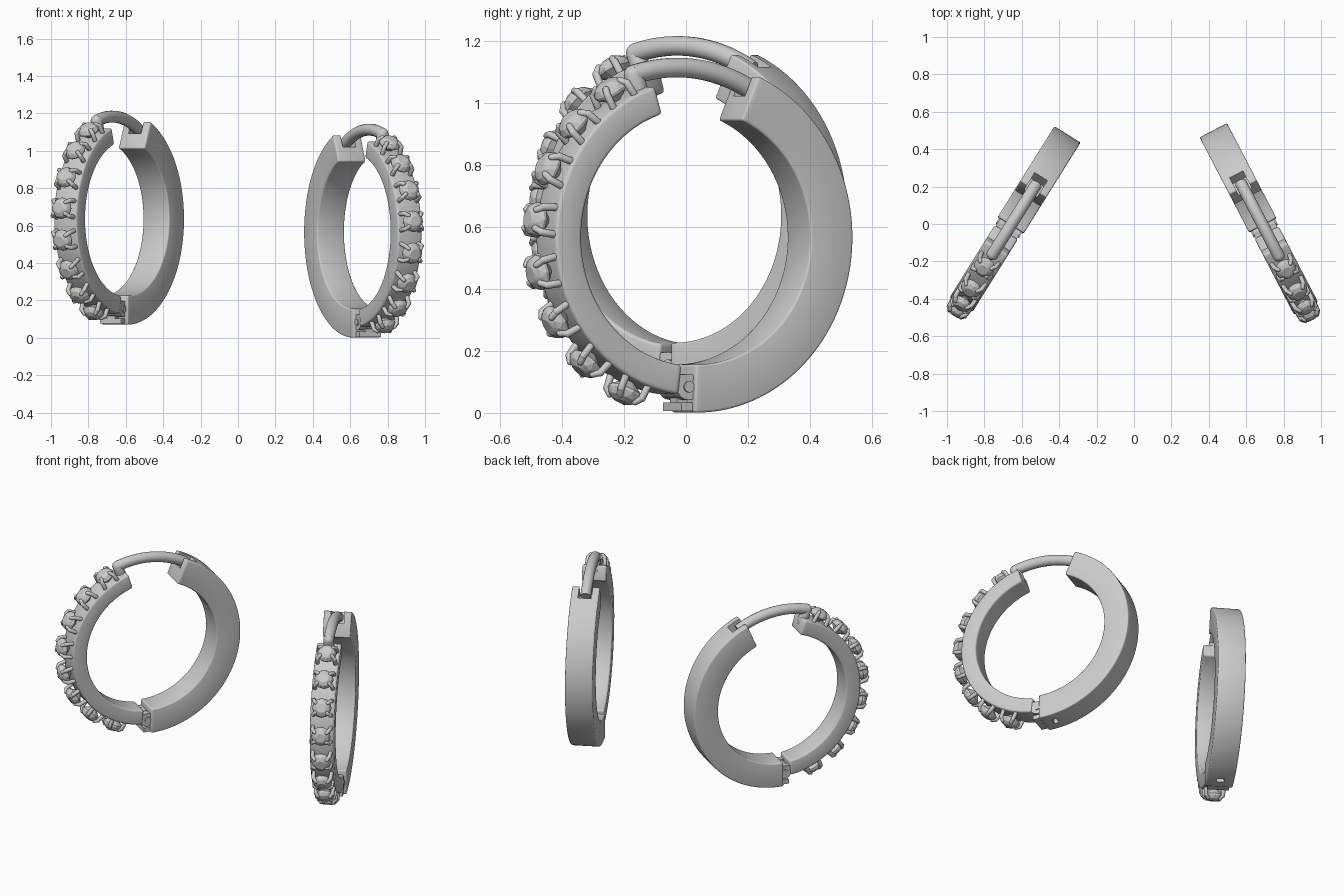
import bpy, bmesh
from math import radians, sin, cos
from mathutils import Matrix, Vector

if "Cube" in bpy.data.objects:
    bpy.data.objects.remove(bpy.data.objects["Cube"])

# Local frame of a hoop: x = band width, y = towards the back, z = up, origin at the hoop centre
def polar(r, deg, x=0.0):
    a = radians(deg)
    return Vector((x, r * cos(a), r * sin(a)))


def add_object(name, bm, world, smooth=True, mat=None):
    bmesh.ops.recalc_face_normals(bm, faces=bm.faces)
    me = bpy.data.meshes.new(name)
    bm.to_mesh(me)
    bm.free()
    ob = bpy.data.objects.new(name, me)
    bpy.context.collection.objects.link(ob)
    ob.matrix_world = world
    if mat:
        me.materials.append(mat)
    if smooth:
        shade(ob)
    return ob


def select(ob):
    bpy.ops.object.select_all(action='DESELECT')
    ob.select_set(True)
    bpy.context.view_layer.objects.active = ob


def shade(ob):
    select(ob)
    bpy.ops.object.shade_smooth_by_angle(angle=radians(35))


def apply_modifiers(ob):
    select(ob)
    for m in list(ob.modifiers):
        bpy.ops.object.modifier_apply(modifier=m.name)


def arc_band(bm, r0, r1, a0, a1, width, n):
    rings = []
    for i in range(n + 1):
        a = a0 + (a1 - a0) * i / n
        rings.append([bm.verts.new(polar(r, a, x * width / 2))
                      for r, x in ((r0, -1), (r1, -1), (r1, 1), (r0, 1))])
    for p, q in zip(rings, rings[1:]):
        for k in range(4):
            bm.faces.new((p[k], p[(k + 1) % 4], q[(k + 1) % 4], q[k]))
    bm.faces.new(rings[0])
    bm.faces.new(rings[-1][::-1])


def bevelled_band(name, world, bevel, *args):
    bm = bmesh.new()
    arc_band(bm, *args)
    ob = add_object(name, bm, world, False)
    m = ob.modifiers.new("bevel", 'BEVEL')
    m.width, m.segments, m.limit_method, m.angle_limit = bevel, 3, 'ANGLE', radians(40)
    return ob


def capsule(bm, a, b, r, seg=10):
    d = b - a
    rot = d.to_track_quat('Z', 'Y').to_matrix()
    for v in bmesh.ops.create_uvsphere(bm, u_segments=seg, v_segments=7, radius=r)['verts']:
        v.co = (b if v.co.z > 0 else a) + rot @ v.co


def pin(bm, r, x0, x1, y, z):
    m = Matrix.Translation(((x0 + x1) / 2, y, z)) @ Matrix.Rotation(radians(90), 4, 'Y')
    bmesh.ops.create_cone(bm, cap_ends=True, segments=28, radius1=r, radius2=r,
                          depth=x1 - x0, matrix=m)


def box(bm, size, pos):
    bmesh.ops.create_cube(bm, size=1, matrix=Matrix.Translation(pos) @ Matrix.Diagonal((*size, 1)))


def gem(bm, m):
    # Faceted stone: point, girdle, crown break and table
    n, rings = 12, []
    for r, z, k in ((.056, -.004, 0), (.058, .006, 0), (.048, .026, .5), (.028, .038, 0)):
        rings.append([bm.verts.new(m @ Vector((r * cos(radians(360 * (i + k) / n)),
                                               r * sin(radians(360 * (i + k) / n)), z)))
                      for i in range(n)])
    tip = bm.verts.new(m @ Vector((0, 0, -.045)))
    for i in range(n):
        j = (i + 1) % n
        bm.faces.new((tip, rings[0][i], rings[0][j]))
        bm.faces.new((rings[0][i], rings[0][j], rings[1][j], rings[1][i]))
        bm.faces.new((rings[1][i], rings[1][j], rings[2][i]))
        bm.faces.new((rings[1][j], rings[2][j], rings[2][i]))
        bm.faces.new((rings[2][i], rings[2][j], rings[3][j]))
        bm.faces.new((rings[2][i], rings[3][j], rings[3][i]))
    bm.faces.new(rings[3])


stone = bpy.data.materials.new("stone_grey")
stone.diffuse_color = (.55, .55, .55, 1)
stone.use_nodes = True
stone.node_tree.nodes["Principled BSDF"].inputs["Base Color"].default_value = stone.diffuse_color


def earring(side, pos, turn):
    W = Matrix.Translation(pos) @ Matrix.Rotation(radians(turn), 4, 'Z')

    # Plain back half with a catch slot at the top and a small slot underneath
    back = bevelled_band(side + "_back_half", W, .008, .41, .565, -91, 67, .165, 64)
    bm = bmesh.new()
    arc_band(bm, .495, .64, 58, 75, .08, 6)
    arc_band(bm, .53, .62, -85, -82, .045, 2)
    cutter = add_object(side + "_slot_cutter", bm, W, False)
    cutter.hide_render = True
    cutter.hide_viewport = False
    m = back.modifiers.new("slots", 'BOOLEAN')
    m.operation, m.solver, m.object = 'DIFFERENCE', 'EXACT', cutter
    apply_modifiers(back)
    shade(back)
    bpy.data.objects.remove(cutter)

    # Stone-set front half
    front = bevelled_band(side + "_front_half", W, .012, .415, .51, 107, 263, .145, 64)
    apply_modifiers(front)
    shade(front)

    # Stones and their four prongs each
    gems, prongs = bmesh.new(), bmesh.new()
    for i in range(8):
        a = 120 + 18 * i
        n, t, w = polar(1, a), polar(1, a + 90), Vector((1, 0, 0))
        M = Matrix((w, t, n)).transposed().to_4x4()
        M.translation = n * .542
        gem(gems, M)
        for sx in (-1, 1):
            for sy in (-1, 1):
                capsule(prongs, M @ Vector((sx * .054, sy * .044, -.045)),
                        M @ Vector((sx * .05, sy * .041, .008)), .0125)
                capsule(prongs, M @ Vector((sx * .05, sy * .041, .008)),
                        M @ Vector((sx * .036, sy * .03, .025)), .0115)
    add_object(side + "_stones", gems, W, False, stone)
    add_object(side + "_prongs", prongs, W)

    # Curved ear post with a rounded root
    cu = bpy.data.curves.new(side + "_ear_post", 'CURVE')
    cu.dimensions, cu.bevel_depth, cu.bevel_resolution, cu.use_fill_caps = '3D', .032, 5, True
    sp = cu.splines.new('POLY')
    N = 24
    sp.points.add(N)
    for i in range(N + 1):
        f = i / N
        sp.points[i].co = (*polar(.558 - .028 * f, 110 - 48 * f), 1)
    post = bpy.data.objects.new(side + "_ear_post", cu)
    bpy.context.collection.objects.link(post)
    post.matrix_world = W
    bm = bmesh.new()
    capsule(bm, polar(.48, 110), polar(.558, 110), .032, 20)
    add_object(side + "_post_root", bm, W)

    # Hinge: knuckles, pin, leaves and bottom plate
    bm = bmesh.new()
    y, z = -.025, -.482
    for x0, x1 in ((-.066, -.027), (-.023, .023), (.027, .066)):
        pin(bm, .042, x0, x1, y, z)
    pin(bm, .018, -.073, .073, y, z)
    box(bm, (.044, .06, .06), (0, .005, z))
    for x in (-.0465, .0465):
        box(bm, (.039, .05, .06), (x, -.055, z + .01))
    box(bm, (.13, .07, .028), (0, -.015, -.546))
    box(bm, (.05, .05, .05), (0, -.02, -.53))
    add_object(side + "_hinge", bm, W)


earring("right", (.685, 0, .566), 27.5)
earring("left", (-.655, 0, .636), -32)
